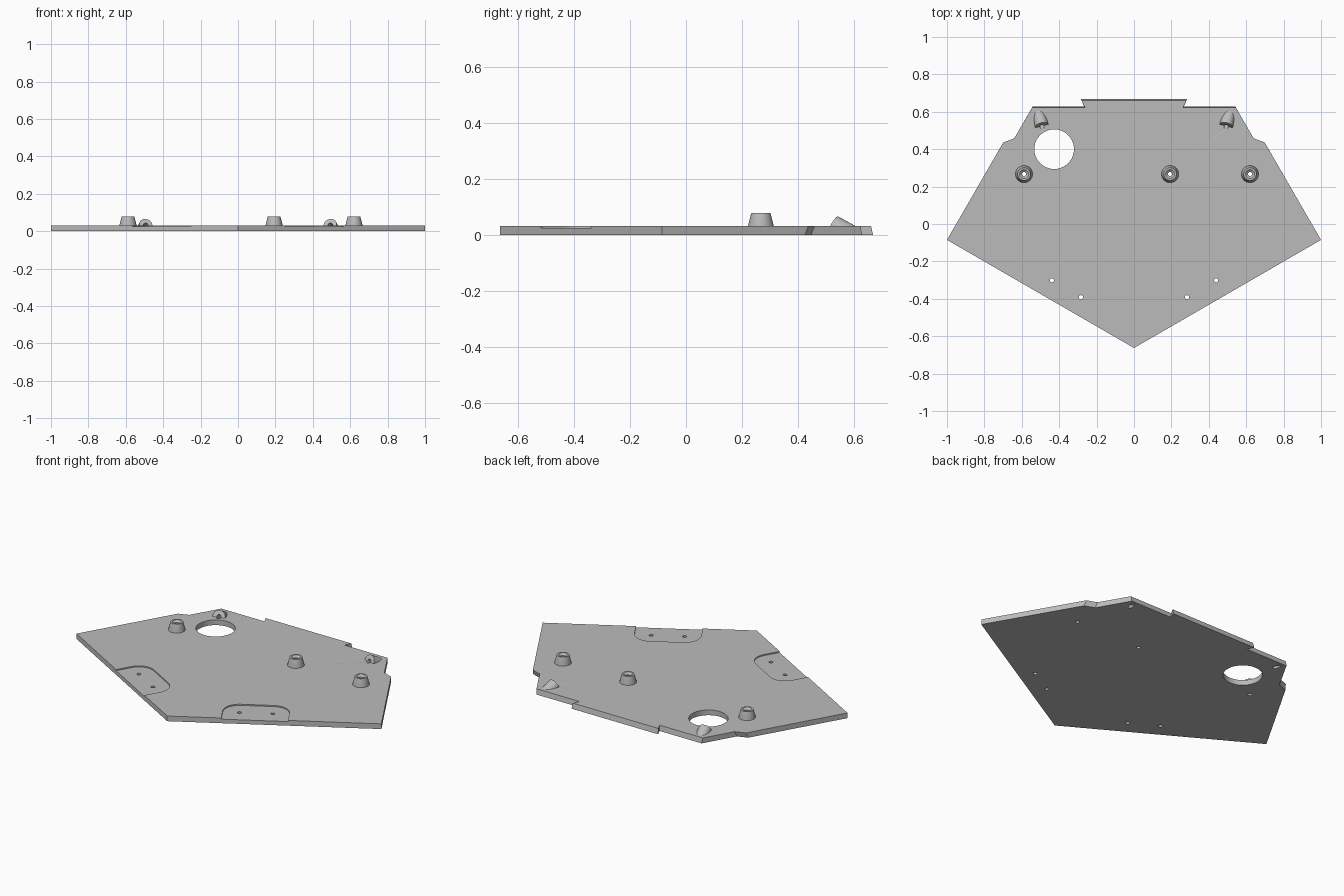
import bpy, bmesh
from math import cos, sin, radians, pi
from mathutils import Vector

if "Cube" in bpy.data.objects:
    bpy.data.objects.remove(bpy.data.objects["Cube"])

grey = bpy.data.materials.new("plain grey")
grey.use_nodes = True
grey.diffuse_color = (0.5, 0.5, 0.5, 1)
grey.node_tree.nodes["Principled BSDF"].inputs["Base Color"].default_value = (0.5, 0.5, 0.5, 1)

THICK = 0.031
HOLE = 0.011


def make(name, bm):
    bmesh.ops.recalc_face_normals(bm, faces=bm.faces)
    mesh = bpy.data.meshes.new(name)
    bm.to_mesh(mesh)
    bm.free()
    mesh.materials.append(grey)
    obj = bpy.data.objects.new(name, mesh)
    bpy.context.collection.objects.link(obj)
    return obj


def prism(name, bottom, top, z0, z1):
    bm = bmesh.new()
    low = [bm.verts.new((x, y, z0)) for x, y in bottom]
    high = [bm.verts.new((x, y, z1)) for x, y in top]
    bm.faces.new(low)
    bm.faces.new(high)
    n = len(low)
    for i in range(n):
        j = (i + 1) % n
        bm.faces.new((low[i], low[j], high[j], high[i]))
    return make(name, bm)


def rod(name, start, end, radius, floor=None):
    """Cylinder between two points, optionally trimmed below a height."""
    start, end = Vector(start), Vector(end)
    axis = end - start
    bm = bmesh.new()
    bmesh.ops.create_cone(bm, cap_ends=True, segments=40, radius1=radius,
                          radius2=radius, depth=axis.length)
    bmesh.ops.rotate(bm, verts=bm.verts, cent=(0, 0, 0),
                     matrix=axis.to_track_quat('Z', 'Y').to_matrix())
    bmesh.ops.translate(bm, verts=bm.verts, vec=(start + end) / 2)
    if floor is not None:
        cut = bmesh.ops.bisect_plane(bm, geom=bm.verts[:] + bm.edges[:] + bm.faces[:],
                                     plane_co=(0, 0, floor), plane_no=(0, 0, 1), clear_inner=True)
        rim = [g for g in cut["geom_cut"] if isinstance(g, bmesh.types.BMEdge)]
        bmesh.ops.holes_fill(bm, edges=rim)
    return make(name, bm)


def lathe(name, profile, x, y, steps=40):
    bm = bmesh.new()
    rings = [[bm.verts.new((x + r * cos(2 * pi * i / steps), y + r * sin(2 * pi * i / steps), z))
              for i in range(steps)] for r, z in profile]
    for k, ring in enumerate(rings):
        nxt = rings[(k + 1) % len(rings)]
        for i in range(steps):
            j = (i + 1) % steps
            bm.faces.new((ring[i], ring[j], nxt[j], nxt[i]))
    return make(name, bm)


def subtract(obj, cutters):
    bpy.context.view_layer.objects.active = obj
    for c in cutters:
        c.hide_render = True
        mod = obj.modifiers.new("cut", 'BOOLEAN')
        mod.operation, mod.solver, mod.object = 'DIFFERENCE', 'EXACT', c
        bpy.ops.object.modifier_apply(modifier=mod.name)


def mirrored(half):
    return half + [(-x, y) for x, y in reversed(half) if x > 0]


# Base plate: slightly different outlines below and above give slanted edges
low = [(0, -0.663), (1, -0.085), (0.706, 0.424), (0.646, 0.446),
       (0.542, 0.628), (0.266, 0.628), (0.284, 0.667)]
high = [(0, -0.663), (1, -0.085), (0.699, 0.436), (0.64, 0.458),
        (0.545, 0.622), (0.262, 0.622), (0.281, 0.66)]
plate = prism("base_plate", mirrored(low), mirrored(high), 0, THICK)
cutters = [rod("large_hole_cutter", (-0.427, 0.4, -0.1), (-0.427, 0.4, 0.1), 0.106)]

# Hollow tapered posts with countersunk tops
post_profile = [(0.046, THICK - 0.003), (0.046, THICK), (0.034, 0.078), (0.024, 0.078),
                (HOLE, 0.068), (HOLE, THICK - 0.003)]
parts = [plate]
for label, x in (("right", -0.588), ("middle", 0.193), ("left", 0.62)):
    parts.append(lathe(label + "_post", post_profile, x, 0.267))
    cutters.append(rod("post_hole_cutter", (x, 0.267, -0.1), (x, 0.267, 0.1), HOLE))

# Rounded shallow pockets on the front edges, each with two screw holes
u = Vector((cos(radians(30)), sin(radians(30))))
v = Vector((-u.y, u.x))
middle = Vector((0.408, -0.427))
outline = [(-0.18, -0.05), (0.18, -0.05)]
for cx, first in ((0.09, 0), (-0.09, 90)):
    for a in range(first, first + 91, 9):
        outline.append((cx + 0.09 * cos(radians(a)), 0.093 + 0.09 * sin(radians(a))))
for side in (-1, 1):
    points = [middle + u * a + v * b for a, b in outline]
    points = [(side * p.x, p.y) for p in points]
    cutters.append(prism("pocket_cutter", points, points, 0.024, 0.1))
    for s in (-0.09, 0.09):
        p = middle + u * s + v * 0.093
        cutters.append(rod("screw_hole_cutter", (side * p.x, p.y, -0.1),
                           (side * p.x, p.y, 0.1), HOLE))

# Slanted bosses at the back corners, drilled along their axes
tilt = radians(28)
for label, side in (("right", -1), ("left", 1)):
    face = Vector((side * 0.493, 0.525, 0.034))
    axis = Vector((side * -0.26 * cos(tilt), -0.966 * cos(tilt), sin(tilt)))
    boss = rod(label + "_slanted_boss", face - axis * 0.075, face, 0.036, floor=0.004)
    drill = rod("boss_drill_cutter", face - axis * 0.14, face + axis * 0.06, 0.012)
    subtract(boss, [drill])
    parts.append(boss)
    cutters.append(drill)

subtract(plate, cutters)
for c in cutters:
    bpy.data.objects.remove(c)

bpy.ops.object.select_all(action='DESELECT')
for p in parts:
    p.select_set(True)
bpy.context.view_layer.objects.active = plate
bpy.ops.object.shade_smooth_by_angle(angle=radians(30))
